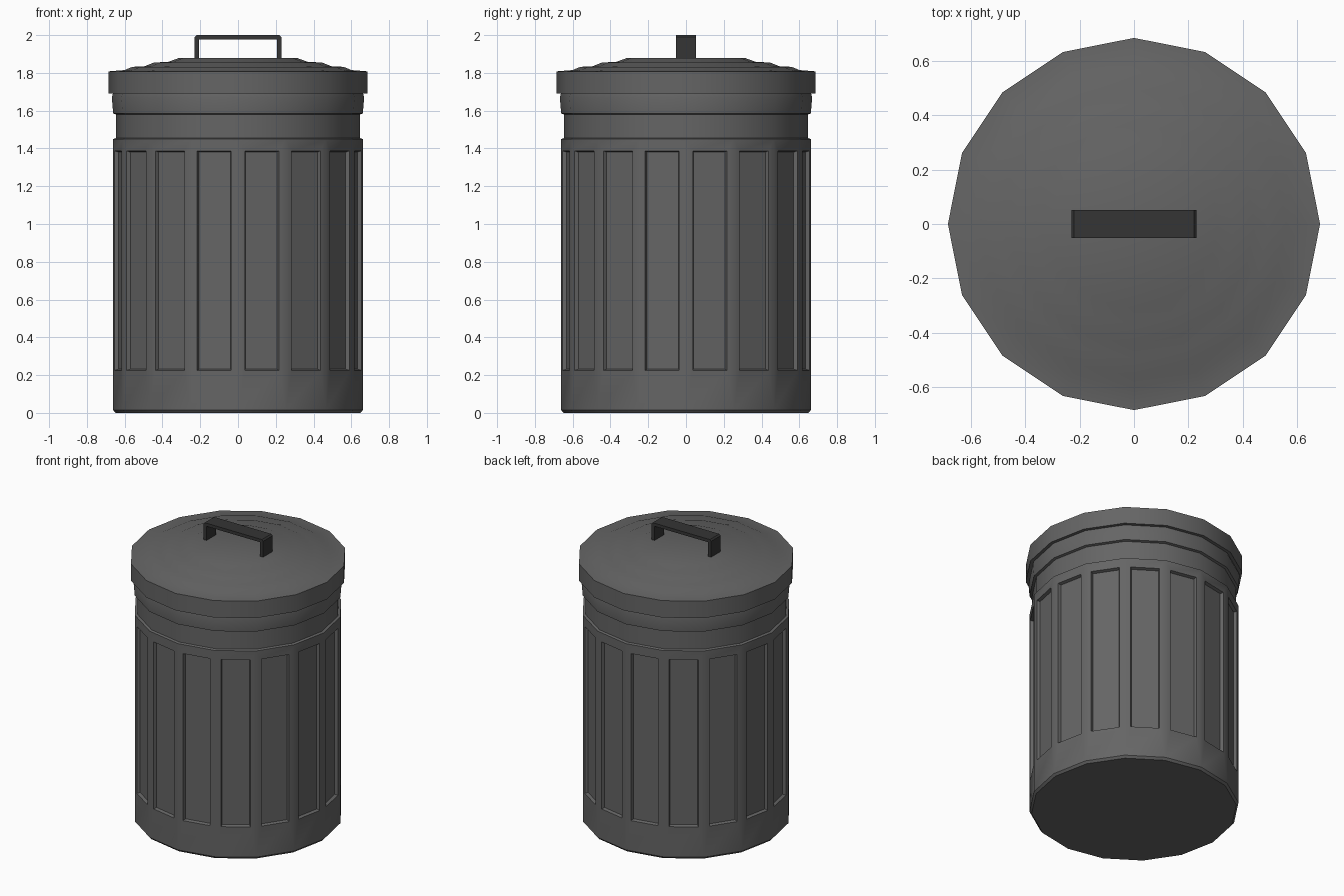
import bpy, bmesh, math
from mathutils import Vector

if "Cube" in bpy.data.objects:
    bpy.data.objects.remove(bpy.data.objects["Cube"])

SIDES = 16


def material(name, value):
    m = bpy.data.materials.new(name)
    m.diffuse_color = (value, value, value, 1)
    m.use_nodes = True
    m.node_tree.nodes["Principled BSDF"].inputs["Base Color"].default_value = m.diffuse_color
    return m


grey = material("dark grey metal", 0.13)
black = material("charcoal handle", 0.035)


def finish(bm, name, mat, smooth=True):
    bmesh.ops.recalc_face_normals(bm, faces=bm.faces)
    me = bpy.data.meshes.new(name)
    bm.to_mesh(me)
    bm.free()
    me.materials.append(mat)
    ob = bpy.data.objects.new(name, me)
    bpy.context.collection.objects.link(ob)
    if smooth:
        bpy.ops.object.select_all(action='DESELECT')
        ob.select_set(True)
        bpy.context.view_layer.objects.active = ob
        bpy.ops.object.shade_smooth_by_angle(angle=math.radians(30))
    return ob


def lathe(profile):
    """Stack of 16-sided rings, capped at both ends."""
    bm = bmesh.new()
    rings = []
    for r, z in profile:
        rings.append([bm.verts.new((r * math.cos(math.tau * i / SIDES),
                                    r * math.sin(math.tau * i / SIDES), z))
                      for i in range(SIDES)])
    for a, b in zip(rings, rings[1:]):
        for i in range(SIDES):
            j = (i + 1) % SIDES
            bm.faces.new((a[i], a[j], b[j], b[i]))
    bm.faces.new(rings[0][::-1])
    bm.faces.new(rings[-1])
    bmesh.ops.recalc_face_normals(bm, faces=bm.faces)
    return bm


# Bin body with neck groove and rim
bm = lathe([(0.648, 0), (0.661, 0.015), (0.661, 1.45), (0.645, 1.455),
            (0.645, 1.58), (0.661, 1.585), (0.668, 1.67), (0.66, 1.70)])

# Recessed panel on each wall face
walls = [f for f in bm.faces if max(v.co.z for v in f.verts) - min(v.co.z for v in f.verts) > 1]
bmesh.ops.inset_individual(bm, faces=walls, thickness=0.052)
for f in walls:
    for v in f.verts:
        v.co.z = 0.225 if v.co.z < 0.7 else 1.387
bmesh.ops.inset_individual(bm, faces=walls, thickness=0.009, depth=-0.02)
finish(bm, "bin_body", grey)

# Stepped lid
bm = lathe([(0.65, 1.69), (0.685, 1.69), (0.685, 1.808), (0.60, 1.815),
            (0.56, 1.832), (0.495, 1.835), (0.445, 1.855), (0.37, 1.858),
            (0.31, 1.88)])
finish(bm, "lid", grey)

# Handle: square arch extruded across y
outer = [(-0.23, 1.86), (-0.23, 1.99), (-0.22, 2.0), (0.22, 2.0), (0.23, 1.99), (0.23, 1.86)]
inner = [(0.206, 1.86), (0.206, 1.978), (-0.206, 1.978), (-0.206, 1.86)]
bm = bmesh.new()
face = bm.faces.new([bm.verts.new((x, -0.052, z)) for x, z in outer + inner])
ext = bmesh.ops.extrude_face_region(bm, geom=[face])
bmesh.ops.translate(bm, vec=Vector((0, 0.104, 0)),
                    verts=[g for g in ext["geom"] if isinstance(g, bmesh.types.BMVert)])
finish(bm, "lid_handle", black, smooth=False)
